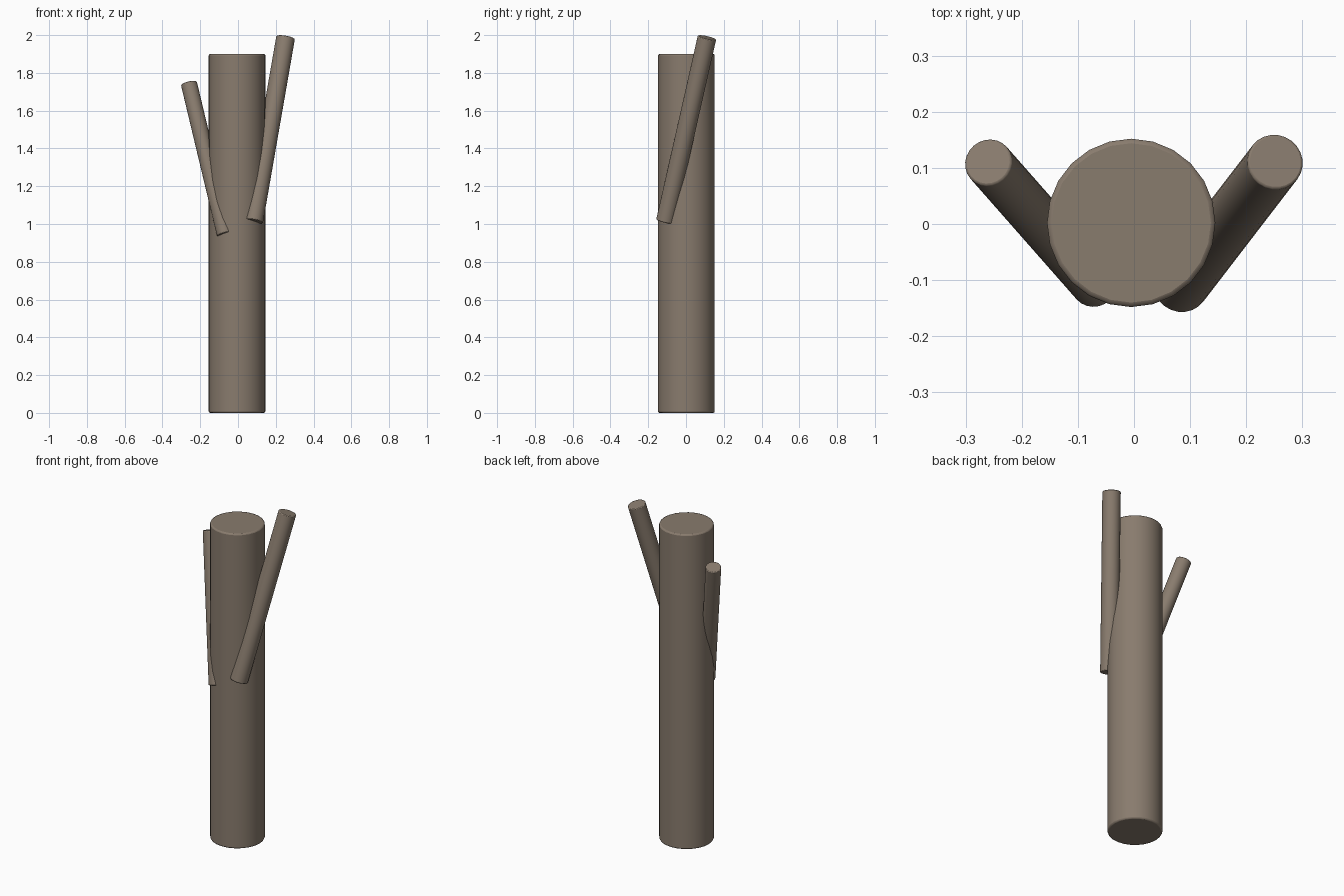
import bpy
from math import radians
from mathutils import Vector

if "Cube" in bpy.data.objects:
    bpy.data.objects.remove(bpy.data.objects["Cube"])


def log(name, start, end, radius, sides, bevel, mat):
    """Cylinder between two points with slightly softened rims."""
    a, b = Vector(start), Vector(end)
    axis = b - a
    bpy.ops.mesh.primitive_cylinder_add(
        vertices=sides, radius=radius, depth=axis.length, location=(a + b) / 2,
        rotation=axis.to_track_quat('Z', 'Y').to_euler())
    ob = bpy.context.object
    ob.name = name
    ob.data.materials.append(mat)
    mod = ob.modifiers.new("soft_rim", 'BEVEL')
    mod.width = bevel
    mod.segments = 2
    mod.limit_method = 'ANGLE'
    mod.angle_limit = radians(40)
    bpy.ops.object.shade_smooth_by_angle(angle=radians(35))
    return ob


bark = bpy.data.materials.new("bark")
bark.diffuse_color = (0.25, 0.20, 0.155, 1)
bark.use_nodes = True
bark.node_tree.nodes["Principled BSDF"].inputs["Base Color"].default_value = bark.diffuse_color

# Upright trunk
log("trunk", (-0.005, 0.002, 0), (-0.005, 0.002, 1.9), 0.15, 24, 0.008, bark)

# Two branches leaning outward and back
log("right_branch", (0.083, -0.109, 1.014), (0.252, 0.111, 1.987), 0.05, 24, 0.004, bark)
log("left_branch", (-0.069, -0.107, 0.945), (-0.26, 0.11, 1.745), 0.043, 24, 0.004, bark)
